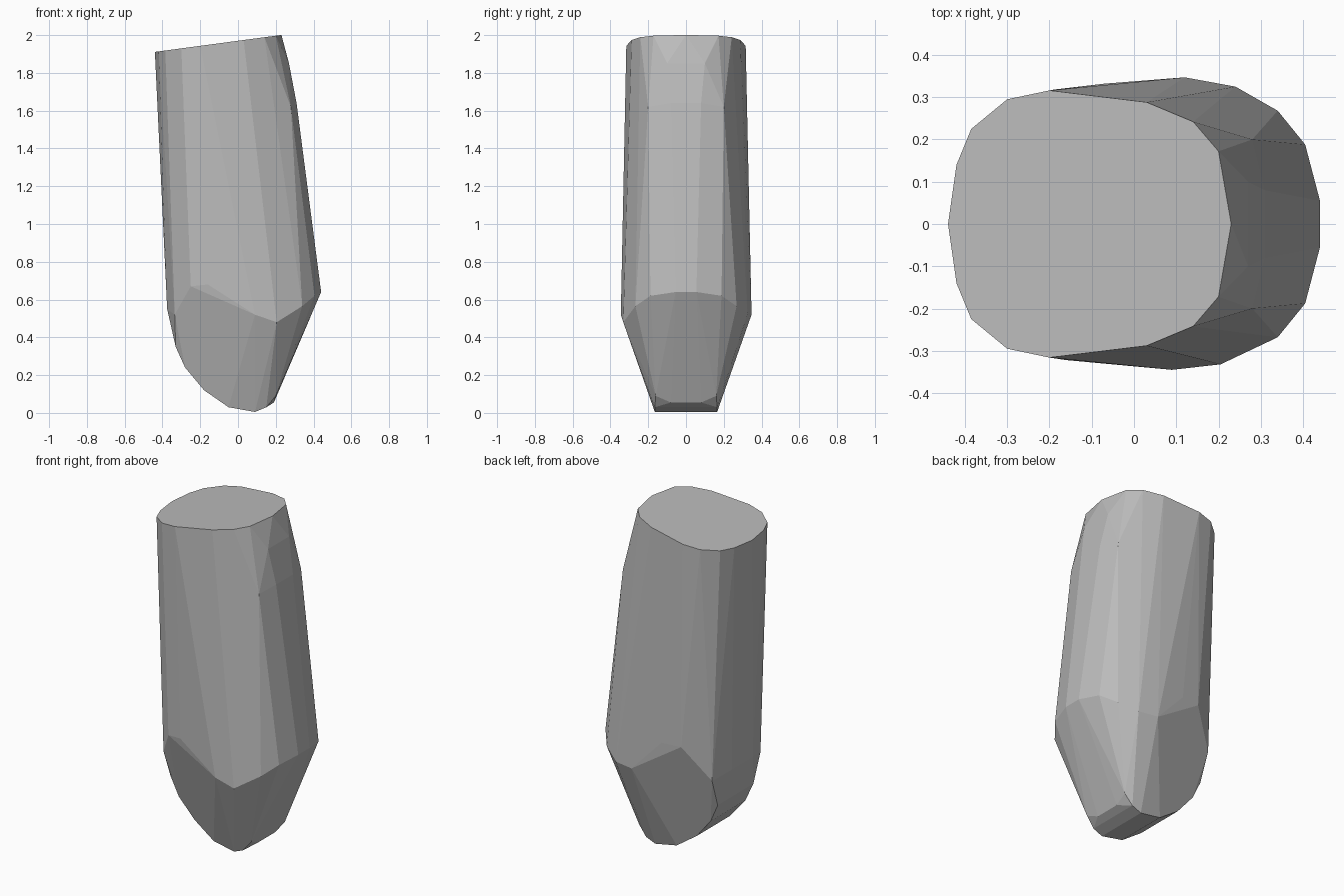
import bpy
import bmesh
import math

default_cube = bpy.data.objects.get("Cube")
if default_cube:
    bpy.data.objects.remove(default_cube, do_unlink=True)


def make_material(name, colour):
    material = bpy.data.materials.new(name)
    material.use_nodes = True
    material.diffuse_color = colour
    material.node_tree.nodes["Principled BSDF"].inputs["Base Color"].default_value = colour
    return material


def mirrored(points):
    """Return the points together with their front-to-back reflections."""
    return [(x, side * y, z) for x, y, z in points for side in (-1, 1)]


def top_height(x):
    """Height of the slanted flat cap at a given x."""
    return 1.97 + 0.134 * x


# Slanted cap outline, half of it
cap_outline = [(-.44, 0), (-.42, .14), (-.385, .225), (-.3, .295), (-.2, .316),
               (.03, .288), (.14, .242), (.2, .172), (.23, 0)]
cap = mirrored([(x, y, top_height(x)) for x, y in cap_outline])

# Rounded shoulder under the cap's left edge
shoulder = mirrored([(.27, .1, 1.85), (.31, .08, 1.64), (.28, .2, 1.62)])

# Waist where the shaft meets the tapered tip
waist = mirrored([(.44, .055, .64), (.405, .188, .62), (.34, .268, .565)])
front_waist = [(.205, -.332, .48), (.09, -.345, .52), (-.16, -.322, .68), (-.25, -.305, .67)]
back_waist = [(.24, .325, .52), (.12, .347, .52), (-.07, .332, .72), (-.19, .318, .72)]

# Rounded keel running along the bottom and up the right side
keel = mirrored([(-.375, .1, .55), (-.335, .23, .52), (-.33, .17, .35), (-.28, .165, .24),
                 (-.18, .155, .12), (-.05, .16, .03), (.09, .165, .005),
                 (.15, .165, .03), (.2, .16, .09), (.19, .08, .055)])

# Wrap every section in one faceted convex skin
mesh = bpy.data.meshes.new("faceted_peg")
bm = bmesh.new()
for point in cap + shoulder + waist + front_waist + back_waist + keel:
    bm.verts.new(point)
bmesh.ops.remove_doubles(bm, verts=bm.verts[:], dist=0.001)
hull = bmesh.ops.convex_hull(bm, input=bm.verts[:])
unused = {v for v in hull["geom_interior"] + hull["geom_unused"]
          if isinstance(v, bmesh.types.BMVert)}
bmesh.ops.delete(bm, geom=list(unused), context="VERTS")

# Merge nearly coplanar triangles into clean flat facets
bmesh.ops.dissolve_limit(bm, angle_limit=math.radians(2),
                         verts=bm.verts[:], edges=bm.edges[:])
bmesh.ops.recalc_face_normals(bm, faces=bm.faces[:])
bm.to_mesh(mesh)
bm.free()

mesh.materials.append(make_material("plain_grey", (.5, .5, .5, 1)))
peg = bpy.data.objects.new("faceted_peg", mesh)
bpy.context.collection.objects.link(peg)
